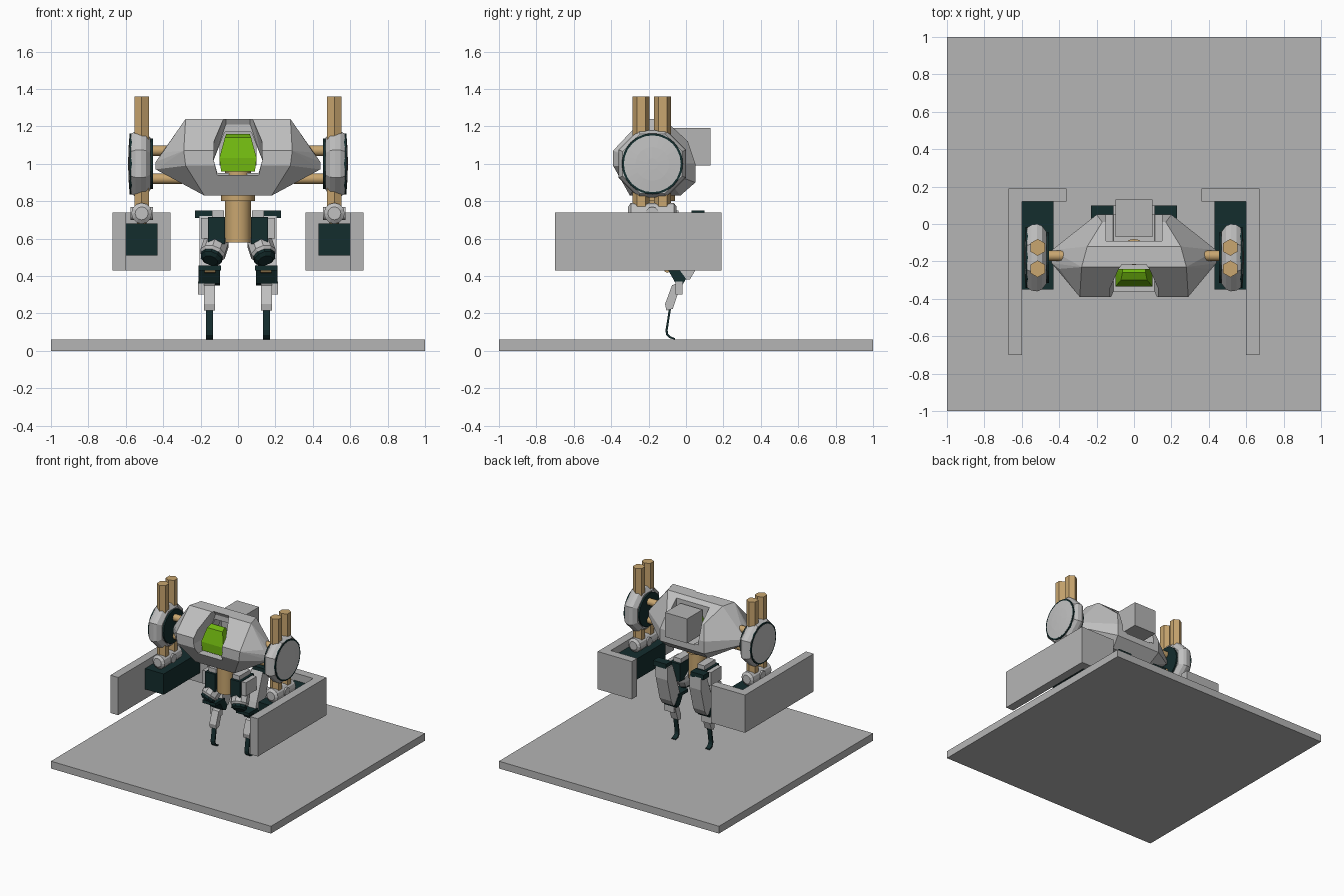
import bpy, bmesh, math
from mathutils import Vector

if "Cube" in bpy.data.objects:
    bpy.data.objects.remove(bpy.data.objects["Cube"])


def material(name, rgb):
    m = bpy.data.materials.new(name)
    m.diffuse_color = (*rgb, 1)
    m.use_nodes = True
    m.node_tree.nodes["Principled BSDF"].inputs["Base Color"].default_value = m.diffuse_color
    return m


PALE = material("pale grey armour", (0.53, 0.53, 0.53))
GREY = material("mid grey", (0.46, 0.46, 0.46))
TAN = material("tan metal", (0.58, 0.38, 0.16))
DARK = material("dark teal", (0.007, 0.026, 0.027))
GREEN = material("green glass", (0.16, 0.47, 0.005))


def finish(name, bm, mat, smooth=False):
    bmesh.ops.recalc_face_normals(bm, faces=bm.faces)
    me = bpy.data.meshes.new(name)
    for f in bm.faces:
        f.smooth = smooth and len(f.verts) == 4
    bm.to_mesh(me)
    bm.free()
    me.materials.append(mat)
    ob = bpy.data.objects.new(name, me)
    bpy.context.collection.objects.link(ob)
    return ob


def hull(name, pts, mat):
    bm = bmesh.new()
    for p in pts:
        bm.verts.new(p)
    bmesh.ops.convex_hull(bm, input=bm.verts)
    loose = [v for v in bm.verts if not v.link_faces]
    bmesh.ops.delete(bm, geom=loose, context='VERTS')
    bmesh.ops.dissolve_limit(bm, angle_limit=0.03, verts=bm.verts, edges=bm.edges)
    return finish(name, bm, mat)


def mirrored(pts):
    return [(s * x, y, z) for x, y, z in pts for s in (-1, 1)]


def box(name, x, y, z, mat, s=1):
    return hull(name, [(s * a, b, c) for a in x for b in y for c in z], mat)


def prism(name, yz, x0, x1, mat):
    # side outline extruded across x
    bm = bmesh.new()
    f = bm.faces.new([bm.verts.new((x0, y, z)) for y, z in yz])
    r = bmesh.ops.extrude_face_region(bm, geom=[f])
    bmesh.ops.translate(bm, vec=(x1 - x0, 0, 0),
                        verts=[v for v in r['geom'] if isinstance(v, bmesh.types.BMVert)])
    return finish(name, bm, mat)


def lathe(name, start, axis, profile, n, mat, turn=0.0, smooth=False):
    # rings of (distance along axis, radius)
    bm = bmesh.new()
    a = Vector(axis).normalized()
    u = a.cross(Vector((0, 0, 1)) if abs(a.z) < 0.9 else Vector((1, 0, 0))).normalized()
    w = a.cross(u)
    rings = []
    for d, r in profile:
        rings.append([])
        for i in range(n):
            t = 2 * math.pi * i / n + turn
            p = Vector(start) + a * d + (u * math.cos(t) + w * math.sin(t)) * r
            rings[-1].append(bm.verts.new(p))
    for r0, r1 in zip(rings, rings[1:]):
        for i in range(n):
            j = (i + 1) % n
            bm.faces.new((r0[i], r0[j], r1[j], r1[i]))
    bm.faces.new(rings[0])
    bm.faces.new(rings[-1])
    return finish(name, bm, mat, smooth)


def rod(name, p, q, r, n, mat, smooth=False, turn=0.0):
    d = Vector(q) - Vector(p)
    return lathe(name, p, d, [(0, r), (d.length, r)], n, mat, turn, smooth)


def cut(ob, cutter):
    m = ob.modifiers.new("cut", 'BOOLEAN')
    m.operation, m.solver, m.object = 'DIFFERENCE', 'EXACT', cutter
    bpy.context.view_layer.update()
    dg = bpy.context.evaluated_depsgraph_get()
    me = bpy.data.meshes.new_from_object(ob.evaluated_get(dg))
    ob.modifiers.clear()
    ob.data = me
    bpy.data.objects.remove(cutter)


# base slab
box("base_slab", (-1, 1), (-1, 1), (0, 0.06), GREY)

# faceted hull with cockpit opening and rear recess
body = hull("body_hull", mirrored([
    (0.28, -0.23, 1.24), (0.25, -0.12, 1.24), (0.29, -0.39, 1.07), (0.28, -0.39, 0.99),
    (0.40, -0.24, 1.06), (0.44, -0.21, 1.01), (0.44, -0.21, 0.97), (0.44, -0.14, 1.01),
    (0.44, -0.14, 0.97), (0.18, -0.30, 0.83), (0.18, -0.03, 0.83), (0.20, 0.05, 1.0),
    (0.20, 0.05, 0.90), (0.17, 0.01, 1.12)]), PALE)
cut(body, hull("cockpit_cutter", mirrored(
    [(x, y, z) for x, z in ((0.065, 1.21), (0.13, 1.02), (0.11, 0.94)) for y in (-0.6, -0.2)]
    + [(0.065, -0.25, 1.3), (0.125, -0.6, 1.3)]), PALE))
cut(body, hull("tunnel_cutter", mirrored(
    [(x, y, z) for x, z in ((0.07, 1.17), (0.13, 1.02), (0.11, 0.95)) for y in (-0.3, 0.3)]), PALE))
cut(body, box("rear_cutter", (-0.15, 0.15), (-0.09, 0.3), (0.96, 1.4), PALE))

# cockpit canopy
hull("cockpit_canopy", mirrored([
    (0.062, -0.26, 1.16), (0.07, -0.30, 1.14), (0.1, -0.335, 1.03), (0.09, -0.335, 0.96),
    (0.1, -0.24, 1.03), (0.09, -0.24, 0.96), (0.06, -0.24, 1.15)]), GREEN)

# rear pack and waist column
box("rear_pack", (-0.1, 0.1), (-0.07, 0.13), (0.99, 1.19), GREY)
rod("waist_column", (0, -0.15, 0.58), (0, -0.15, 0.97), 0.07, 16, TAN, True)
rod("waist_collar", (0, -0.15, 0.8), (0, -0.15, 0.84), 0.09, 16, TAN, True)

for s, side in ((-1, "left"), (1, "right")):
    def part(n):
        return side + "_" + n

    def P(x, y, z):
        return (s * x, y, z)

    # shoulder links
    for i, z in enumerate((1.07, 0.92)):
        rod(part(f"shoulder_link_{i + 1}"), P(0.3, -0.17, z), P(0.5, -0.17, z), 0.028, 12, TAN, True)

    # shoulder disc: octagonal rim, dark ring, shallow cap
    ax = (s, 0, 0)
    rim = [(0, 0.15), (0.025, 0.185), (0.05, 0.195), (0.08, 0.19), (0.105, 0.172)]
    lathe(part("shoulder_rim"), P(0.468, -0.18, 1), ax, rim, 8, PALE, math.pi / 8)
    rod(part("shoulder_inner_plate"), P(0.455, -0.18, 1), P(0.475, -0.18, 1), 0.135, 24, DARK)
    rod(part("shoulder_ring"), P(0.56, -0.18, 1), P(0.579, -0.18, 1), 0.163, 32, DARK)
    lathe(part("shoulder_cap"), P(0.57, -0.18, 1), ax,
          [(0, 0.152), (0.01, 0.152), (0.015, 0.09), (0.017, 0.03)], 24, PALE)

    # paired hexagonal arm bars
    for i, y in enumerate((-0.24, -0.125)):
        rod(part(f"arm_bar_{i + 1}"), P(0.515, y, 0.70), P(0.515, y, 1.36), 0.045, 6, TAN)
        rod(part(f"arm_pin_{i + 1}"), P(0.515, y, 0.66), P(0.515, y, 0.72), 0.025, 8, TAN)

    # forearm joint, weapon block and angled shield
    lathe(part("forearm_joint"), P(0.515, -0.31, 0.735), (0, 1, 0),
          [(0, 0.035), (0.015, 0.056), (0.245, 0.056), (0.26, 0.035)], 12, PALE)
    rod(part("forearm_pivot"), P(0.455, -0.18, 0.735), P(0.575, -0.18, 0.735), 0.035, 12, PALE, True)
    box(part("weapon_block"), (0.43, 0.6), (-0.35, 0.12), (0.51, 0.68), DARK, s)
    box(part("shield_side"), (0.6, 0.67), (-0.7, 0.19), (0.43, 0.74), GREY, s)
    box(part("shield_back"), (0.36, 0.6), (0.12, 0.19), (0.43, 0.74), GREY, s)

    # hip
    box(part("hip_block"), (0.07, 0.16), (-0.2, -0.02), (0.57, 0.715), DARK, s)
    box(part("hip_top"), (0.075, 0.14), (-0.18, -0.04), (0.71, 0.75), PALE, s)
    box(part("hip_plate"), (0.155, 0.197), (-0.18, -0.04), (0.6, 0.71), PALE, s)

    # thigh drum leaning forward, with dark cap
    d = (s * 0.25, -0.6, -0.75)
    lathe(part("thigh_drum"), P(0.105, -0.1, 0.61), d,
          [(0, 0.05), (0.04, 0.07), (0.12, 0.07), (0.14, 0.055)], 10, PALE)
    lathe(part("thigh_cap"), P(0.135, -0.17, 0.52), d,
          [(0, 0.06), (0.035, 0.06), (0.05, 0.04)], 10, DARK)

    # calf armour with dark top
    calf = [(0.03, 0.72), (0.1, 0.72), (0.1, 0.62), (0.05, 0.43), (0.02, 0.38),
            (-0.02, 0.38), (-0.07, 0.43), (-0.05, 0.5)]
    prism(part("calf_armour"), calf, s * 0.1, s * 0.205, PALE)
    box(part("calf_top"), (0.11, 0.23), (0.03, 0.1), (0.71, 0.75), DARK, s)

    # knee and shin
    box(part("knee_block"), (0.092, 0.21), (-0.16, -0.04), (0.43, 0.455), DARK, s)
    prism(part("knee_guard"), [(-0.1, 0.44), (-0.04, 0.44), (0.0, 0.385), (-0.02, 0.35), (-0.055, 0.36)],
          s * 0.095, s * 0.21, DARK)
    rod(part("knee_pin"), P(0.12, -0.1, 0.435), P(0.18, -0.1, 0.435), 0.018, 8, TAN)
    box(part("shin_mount"), (0.125, 0.215), (-0.055, -0.02), (0.3, 0.37), PALE, s)
    prism(part("shin"), [(-0.075, 0.35), (-0.025, 0.37), (-0.035, 0.33), (-0.07, 0.225),
                         (-0.105, 0.215), (-0.112, 0.25)], s * 0.122, s * 0.182, PALE)

    # curved running-blade foot
    path = [(-0.088, 0.25), (-0.1, 0.17), (-0.11, 0.11), (-0.106, 0.085), (-0.09, 0.068), (-0.06, 0.06)]
    inner = [(-0.076, 0.25), (-0.089, 0.17), (-0.098, 0.11), (-0.095, 0.09), (-0.083, 0.077), (-0.06, 0.068)]
    prism(part("foot_blade"), path + inner[::-1], s * 0.135, s * 0.172, DARK)
